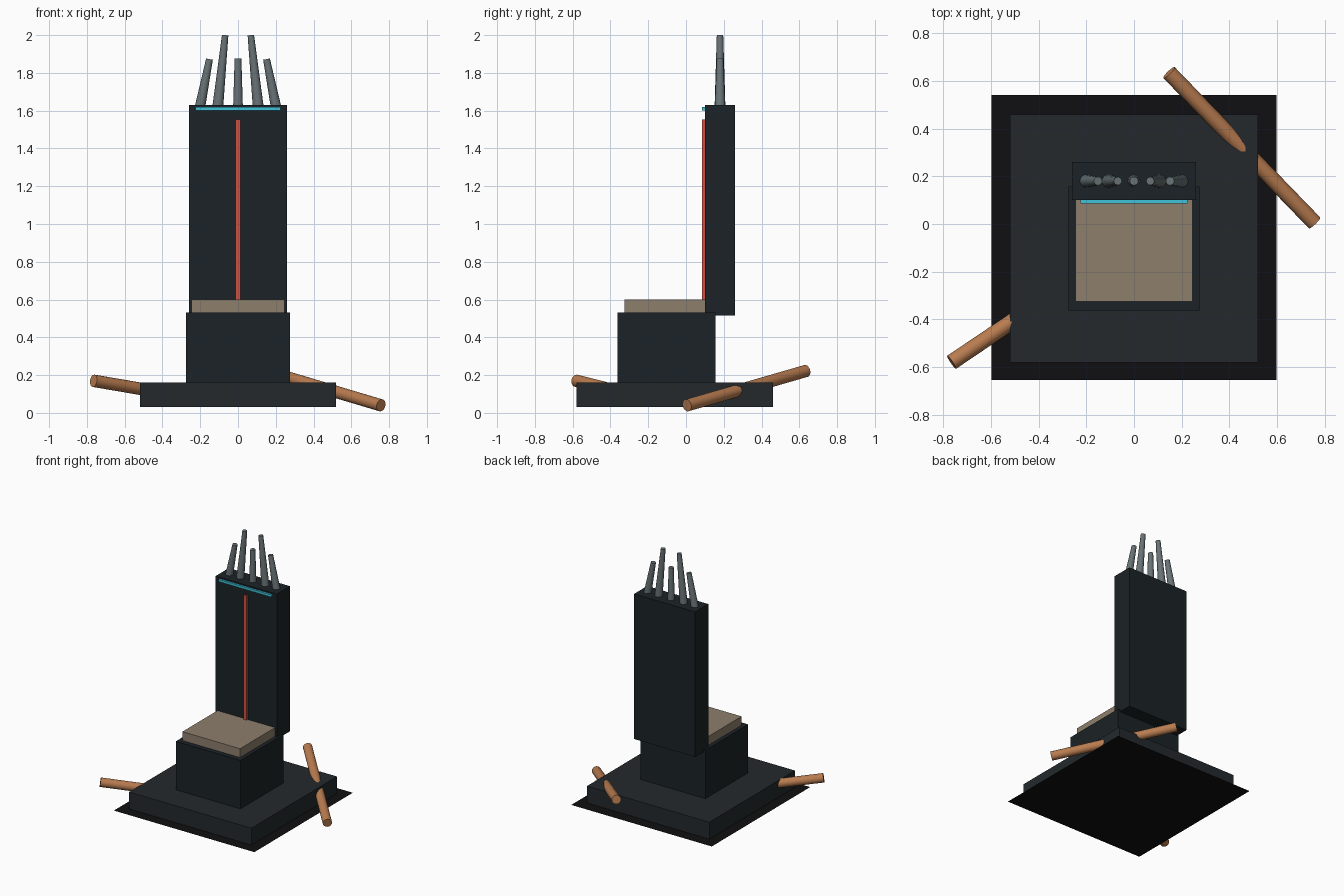
import bpy
import math
from mathutils import Vector

default_cube = bpy.data.objects.get("Cube")
if default_cube:
    bpy.data.objects.remove(default_cube, do_unlink=True)


def material(name, color, roughness=0.7):
    mat = bpy.data.materials.new(name)
    mat.use_nodes = True
    mat.diffuse_color = (*color, 1)
    shader = mat.node_tree.nodes["Principled BSDF"]
    shader.inputs["Base Color"].default_value = (*color, 1)
    shader.inputs["Roughness"].default_value = roughness
    return mat


floor_black = material("floor_black", (0.005, 0.005, 0.006))
slate = material("slate", (0.017, 0.022, 0.025))
dark_slate = material("dark_slate", (0.011, 0.016, 0.019))
leather = material("leather", (0.27, 0.21, 0.15))
steel = material("steel", (0.14, 0.17, 0.18), 0.4)
copper = material("copper", (0.48, 0.2, 0.08), 0.4)
red = material("red", (0.65, 0.08, 0.05))
cyan = material("cyan", (0.05, 0.55, 0.7))


def box(name, low, high, mat):
    low, high = Vector(low), Vector(high)
    bpy.ops.mesh.primitive_cube_add(size=1, location=(low + high) / 2)
    obj = bpy.context.object
    obj.name = name
    obj.scale = high - low
    bpy.ops.object.transform_apply(location=False, rotation=False, scale=True)
    obj.data.materials.append(mat)
    return obj


def rod(name, start, end, r_start, r_end, mat):
    start, end = Vector(start), Vector(end)
    axis = end - start
    bpy.ops.mesh.primitive_cone_add(vertices=16, radius1=r_start, radius2=r_end,
                                    depth=axis.length, location=(start + end) / 2)
    obj = bpy.context.object
    obj.name = name
    obj.rotation_euler = axis.to_track_quat("Z", "Y").to_euler()
    obj.data.materials.append(mat)
    bpy.ops.object.shade_smooth_by_angle(angle=math.radians(40))
    return obj


# Thin floor sheet
bpy.ops.mesh.primitive_plane_add(size=1.195, location=(0, -0.057, 0.025))
floor = bpy.context.object
floor.name = "floor_sheet"
floor.data.materials.append(floor_black)

# Plinth, pedestal, cushion and tall back
box("plinth", (-0.52, -0.58, 0.03), (0.52, 0.46, 0.16), slate)
box("pedestal", (-0.275, -0.363, 0.16), (0.275, 0.157, 0.532), dark_slate)
box("seat_cushion", (-0.245, -0.325, 0.532), (0.245, 0.115, 0.6), leather)
box("backrest", (-0.26, 0.1, 0.515), (0.26, 0.26, 1.63), dark_slate)

# Coloured strips on the backrest
box("red_strip", (-0.013, 0.085, 0.56), (0.013, 0.105, 1.553), red)
box("cyan_strip", (-0.225, 0.085, 1.602), (0.225, 0.105, 1.62), cyan)

# Crown of tapered spikes, leaning inward
rod("spike_center", (0, 0.18, 1.61), (0, 0.18, 1.875), 0.026, 0.018, steel)
for side, label in ((1, "left"), (-1, "right")):
    rod("spike_inner_" + label, (side * 0.108, 0.18, 1.61),
        (side * 0.068, 0.18, 2.0), 0.029, 0.017, steel)
    rod("spike_outer_" + label, (side * 0.203, 0.18, 1.61),
        (side * 0.151, 0.18, 1.873), 0.028, 0.018, steel)

# Fallen pipes crossing the plinth
rod("pipe_back_left", (0.147, 0.635, 0.222), (0.757, 0.005, 0.04), 0.033, 0.033, copper)
rod("pipe_front_right", (-0.765, -0.58, 0.17), (-0.15, -0.165, 0.065), 0.033, 0.033, copper)
